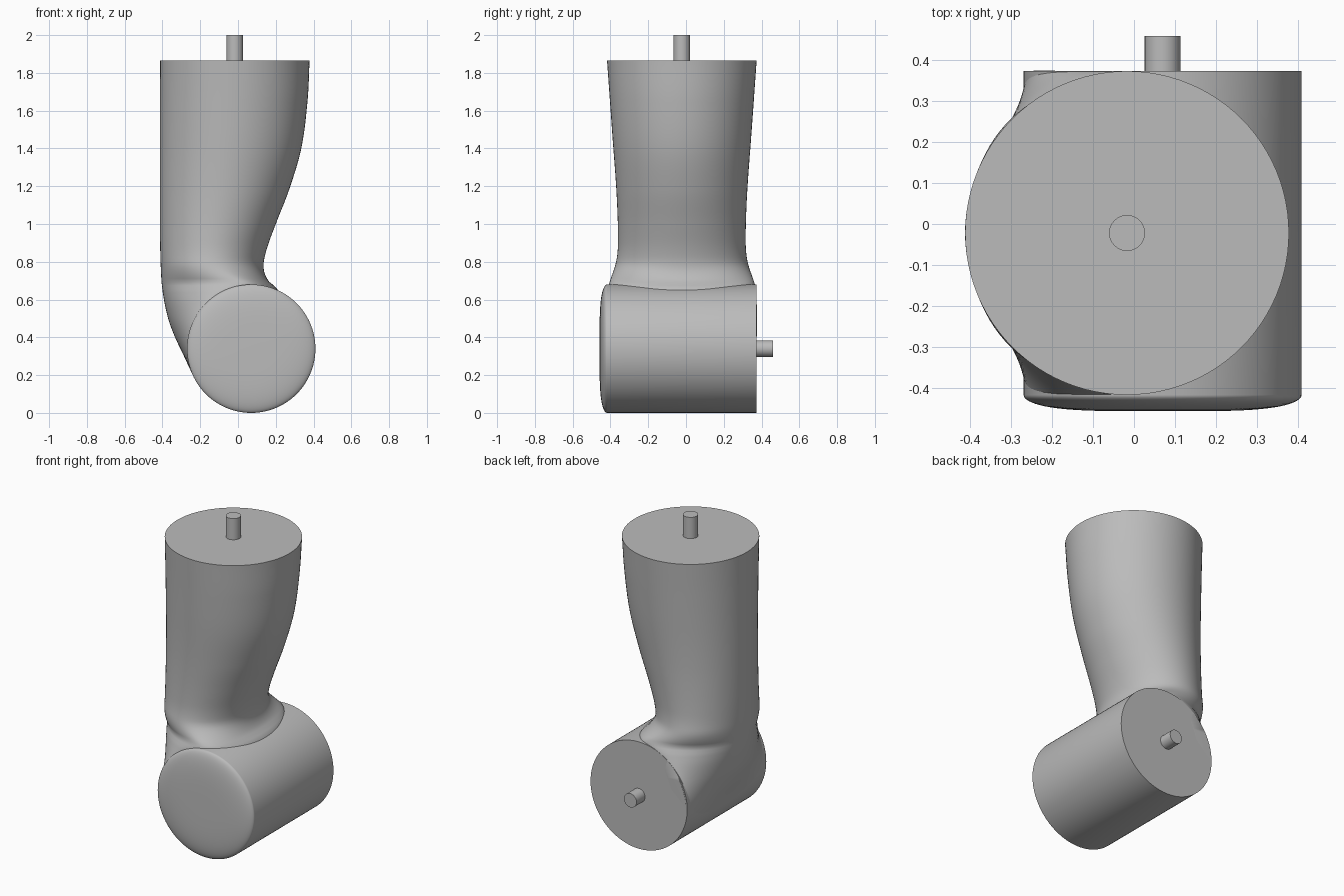
import bpy
import math
from mathutils import Matrix, Vector

cube = bpy.data.objects.get("Cube")
if cube:
    bpy.data.objects.remove(cube, do_unlink=True)

grey = bpy.data.materials.new("plain grey")
grey.use_nodes = True
grey.diffuse_color = (0.5, 0.5, 0.5, 1)
grey.node_tree.nodes["Principled BSDF"].inputs["Base Color"].default_value = (0.5, 0.5, 0.5, 1)


def loft(name, rings, matrix=Matrix()):
    """Skin equal rings of points, listed bottom to top, and close both ends."""
    n = len(rings[0])
    verts = [matrix @ Vector(p) for ring in rings for p in ring]
    faces = [(r * n + i, r * n + (i + 1) % n, (r + 1) * n + (i + 1) % n, (r + 1) * n + i)
             for r in range(len(rings) - 1) for i in range(n)]
    faces += [tuple(reversed(range(n))), tuple(range(len(verts) - n, len(verts)))]
    mesh = bpy.data.meshes.new(name)
    mesh.from_pydata(verts, [], faces)
    mesh.materials.append(grey)
    obj = bpy.data.objects.new(name, mesh)
    bpy.context.collection.objects.link(obj)
    bpy.ops.object.select_all(action='DESELECT')
    obj.select_set(True)
    bpy.context.view_layer.objects.active = obj
    bpy.ops.object.shade_smooth_by_angle(angle=math.radians(40))
    return obj


def lathe(name, profile, matrix, sides):
    """Turn (radius, height) points around the local z axis."""
    turns = [math.tau * i / sides for i in range(sides)]
    return loft(name, [[(r * math.cos(t), r * math.sin(t), h) for t in turns]
                       for r, h in profile], matrix)


def smoothstep(t):
    t = min(max(t, 0), 1)
    return t * t * (3 - 2 * t)


def curve_value(points, z):
    """Smooth curve through (z, value) points in rising z."""
    def slope(i):
        a, b = points[max(i - 1, 0)], points[min(i + 1, len(points) - 1)]
        return (b[1] - a[1]) / (b[0] - a[0])
    k = max(i for i in range(len(points) - 1) if points[i][0] <= z or i == 0)
    (z0, v0), (z1, v1) = points[k], points[k + 1]
    h = z1 - z0
    t = (z - z0) / h
    s = smoothstep(t)
    return (v0 * (1 - s) + v1 * s + h * t * (1 - t) ** 2 * slope(k)
            - h * t * t * (1 - t) * slope(k + 1))


# Main dimensions
RADIUS = 0.34
HUB_X = 0.07
MID_Y = -0.022
BACK_Y = 0.374
RIM_Y = -0.418
TOP_Z = 1.865
BASE_Z = 0.19

# Hub: horizontal drum with a softly domed front
to_front = Matrix.Translation((HUB_X, 0, RADIUS)) @ Matrix.Rotation(math.pi / 2, 4, 'X')
dome = []
for i in range(17):
    u = math.sin(math.pi / 2 * i / 16.3)
    dome.append((RADIUS * math.sqrt(math.cos(math.pi / 2 * i / 16.3)), -RIM_Y + 0.04 * u))
lathe("hub_drum", [(RADIUS, -BACK_Y)] + dome, to_front, 96)

# Pegs on the drum back and the arm top
lathe("back_peg", [(0.044, -0.46), (0.044, -BACK_Y)], to_front, 24)
lathe("top_peg", [(0.044, TOP_Z), (0.044, 2)], Matrix.Translation((-0.017, MID_Y, 0)), 24)

# Arm: side outlines and half depth at each height
left_edge = [(BASE_Z, -0.235), (0.3, -0.286), (0.4, -0.333), (0.5, -0.37),
             (0.65, -0.4), (0.8, -0.41), (1, -0.413), (TOP_Z, -0.413)]
right_edge = [(BASE_Z, 0.2), (0.6, 0.22), (0.66, 0.205), (0.7, 0.16), (0.77, 0.135),
              (0.86, 0.15), (1, 0.2), (1.18, 0.27), (1.4, 0.335), (1.65, 0.368), (TOP_Z, 0.379)]
half_depth = [(BASE_Z, 0.395), (0.65, 0.395), (0.7, 0.38), (0.8, 0.348), (0.9, 0.338),
              (1.15, 0.345), (1.5, 0.37), (TOP_Z, 0.396)]


def arm_ring(z):
    xl, xr, depth = (curve_value(c, z) for c in (left_edge, right_edge, half_depth))
    # Lower down the section widens onto the drum surface
    drum = HUB_X - math.sqrt(max(RADIUS ** 2 - (z - RADIUS) ** 2, 0)) + 0.008
    s = smoothstep((0.8 - z) / 0.2)
    mid = (xl + xr) / 2 * (1 - s) + drum * s
    power = 1 + 1.3 * smoothstep((0.75 - z) / 0.4)
    ring = []
    for i in range(96):
        t = math.tau * i / 96
        c = math.cos(t)
        if c < 0:
            x = mid - max(mid - xl, 0) * abs(c) ** power
        else:
            x = mid + (xr - mid) * c ** (1 - 0.4 * s)
        ring.append((x, MID_Y + depth * math.sin(t), z))
    return ring


ROWS = 90
loft("arm", [arm_ring(BASE_Z + (TOP_Z - BASE_Z) * i / ROWS) for i in range(ROWS + 1)])
